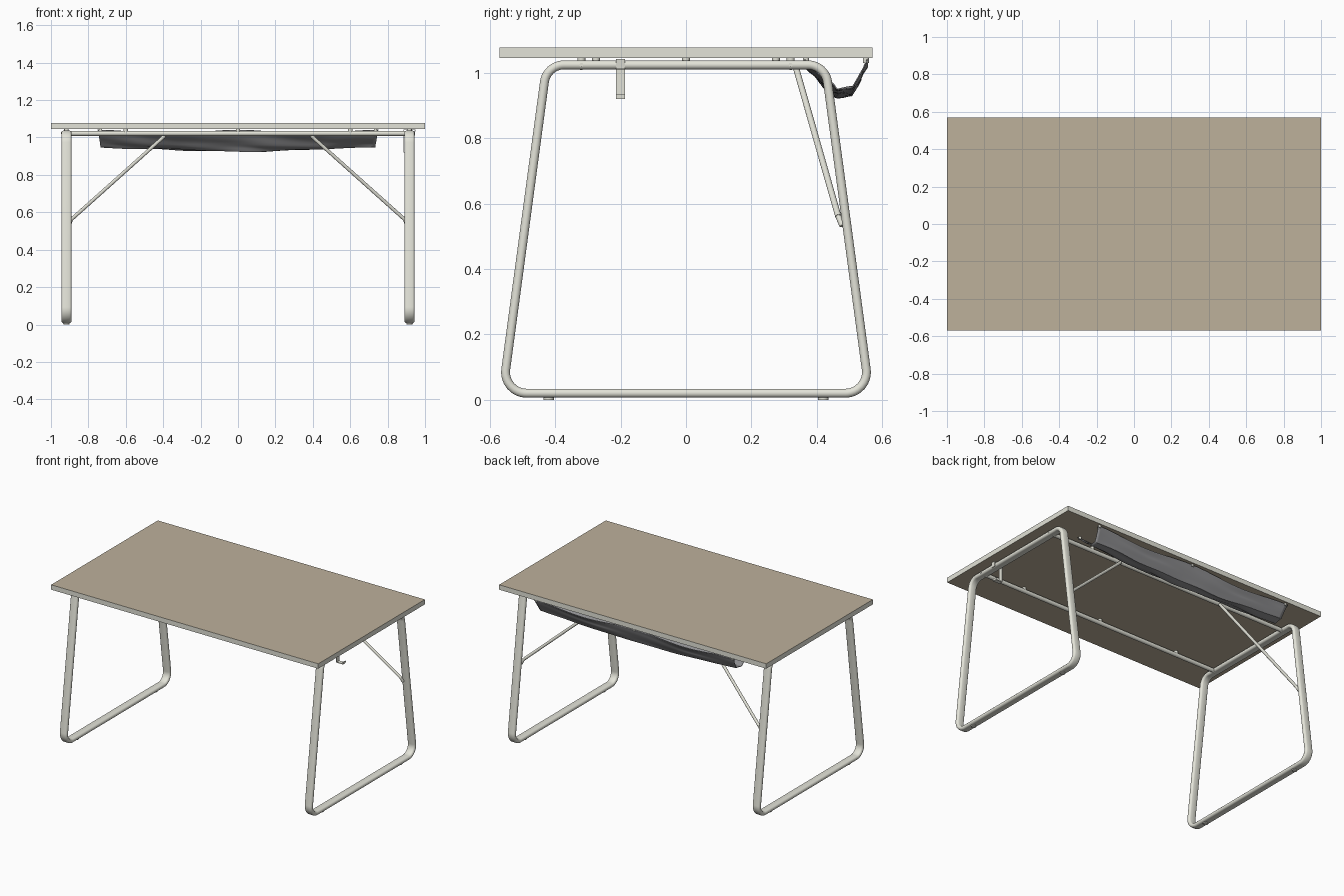
import bpy, bmesh, math
from mathutils import Vector

if "Cube" in bpy.data.objects:
    bpy.data.objects.remove(bpy.data.objects["Cube"])


def material(name, rgb):
    m = bpy.data.materials.new(name)
    m.diffuse_color = (*rgb, 1)
    m.use_nodes = True
    m.node_tree.nodes["Principled BSDF"].inputs["Base Color"].default_value = m.diffuse_color
    return m


METAL = material("warm light grey", (0.77, 0.77, 0.69))
WOOD = material("tan top", (0.51, 0.44, 0.33))
CLOTH = material("dark grey cloth", (0.27, 0.27, 0.28))


def finish(name, bm, mats, smooth=True):
    bmesh.ops.recalc_face_normals(bm, faces=bm.faces)
    me = bpy.data.meshes.new(name)
    bm.to_mesh(me)
    bm.free()
    ob = bpy.data.objects.new(name, me)
    bpy.context.collection.objects.link(ob)
    for m in mats:
        me.materials.append(m)
    if smooth:
        bpy.ops.object.select_all(action='DESELECT')
        ob.select_set(True)
        bpy.context.view_layer.objects.active = ob
        bpy.ops.object.shade_smooth_by_angle(angle=math.radians(40))
    return ob


def box(name, lo, hi, mats):
    bm = bmesh.new()
    bmesh.ops.create_cube(bm, size=1)
    for v in bm.verts:
        v.co = Vector([(a + b) / 2 + c * (b - a) for a, b, c in zip(lo, hi, v.co)])
    return finish(name, bm, mats, False)


def rod(name, a, b, r, sides=16):
    a, b = Vector(a), Vector(b)
    bm = bmesh.new()
    bmesh.ops.create_cone(bm, cap_ends=True, segments=sides, radius1=r, radius2=r, depth=(b - a).length)
    q = (b - a).to_track_quat('Z', 'Y')
    for v in bm.verts:
        v.co = q @ v.co + (a + b) / 2
    return finish(name, bm, [METAL])


def rounded_path(corners, radii, steps=10):
    pts, n = [], len(corners)
    for i, r in enumerate(radii):
        p = Vector(corners[i])
        u = (Vector(corners[i - 1]) - p).normalized()
        w = (Vector(corners[(i + 1) % n]) - p).normalized()
        half = u.angle(w) / 2
        c = p + (u + w).normalized() * (r / math.sin(half))
        t = r / math.tan(half)
        a, b = p + u * t - c, p + w * t - c
        pts += [c + (a.lerp(b, k / steps)).normalized() * r for k in range(steps + 1)]
    return pts


# Closed leg loops: flattened tube swept around a rounded trapezoid
path = rounded_path([(-0.561, 0.02), (0.561, 0.02), (0.426, 1.024), (-0.426, 1.024)],
                    [0.064, 0.064, 0.06, 0.06])
HW, HT = 0.0275, 0.0138
section = []
for k in range(16):
    a = 2 * math.pi * (k + 0.5) / 16
    section.append((math.copysign(HW - HT, math.cos(a)) + HT * math.cos(a), HT * math.sin(a)))

for side, s in (("left", -1), ("right", 1)):
    bm = bmesh.new()
    rings = []
    n = len(path)
    for i, p in enumerate(path):
        d = ((path[(i + 1) % n] - p).normalized() + (p - path[i - 1]).normalized()).normalized()
        nrm = Vector((d.y, -d.x))
        rings.append([bm.verts.new((s * 0.917 + x, p.x + nrm.x * h, p.y + nrm.y * h)) for x, h in section])
    for i in range(n):
        A, B = rings[i], rings[(i + 1) % n]
        for k in range(16):
            bm.faces.new((A[k], A[(k + 1) % 16], B[(k + 1) % 16], B[k]))
    finish(side + "_leg_loop", bm, [METAL])

    # Feet, spacers under the top, and bolt heads
    for y in (-0.42, 0.42):
        rod(side + "_foot", (s * 0.917, y, 0), (s * 0.917, y, 0.012), 0.016)
    for y in (-0.275, 0, 0.275):
        rod(side + "_leg_spacer", (s * 0.917, y, 1.03), (s * 0.917, y, 1.047), 0.012)
    for y in (-0.32, 0.32):
        rod(side + "_rail_bolt", (s * 0.93, y, 1.024), (s * 0.947, y, 1.024), 0.006, 12)

    # Diagonal brace at the back, with a fixing pin into the leg
    rod(side + "_brace", (s * 0.39, 0.338, 1.01), (s * 0.893, 0.466, 0.56), 0.0095)
    rod(side + "_brace_pin", (s * 0.889, 0.464, 0.565), (s * 0.902, 0.478, 0.532), 0.009, 12)

# Table top: tan faces above and below, light edge band
top = box("table_top", (-1, -0.57, 1.045), (1, 0.57, 1.078), [WOOD, METAL])
for f in top.data.polygons:
    f.material_index = 0 if abs(f.normal.z) > 0.5 else 1

# Long rails and their spacers
for name, y in (("front", -0.32), ("back", 0.32)):
    rod(name + "_rail", (-0.91, y, 1.022), (0.91, y, 1.022), 0.0135)
    for x in (-0.6, 0, 0.6):
        rod(name + "_rail_spacer", (x, y, 1.025), (x, y, 1.047), 0.012)

# Bag hook: bent strap hanging from the right leg loop
strap = [(0.943, 1.012), (0.947, 1.041), (0.887, 1.041), (0.887, 0.922), (0.935, 0.922), (0.935, 0.935)]
bm = bmesh.new()
row = [[bm.verts.new((x, y, z)) for x, z in strap] for y in (-0.214, -0.186)]
for i in range(len(strap) - 1):
    bm.faces.new((row[0][i], row[0][i + 1], row[1][i + 1], row[1][i]))
hook = finish("bag_hook", bm, [METAL], False)
mod = hook.modifiers.new("thickness", 'SOLIDIFY')
mod.thickness, mod.offset = 0.005, 0

# Cable sling: sagging wrinkled cloth under the back edge
profile = [(0.362, 1.04), (0.395, 1.0), (0.43, 0.955), (0.462, 0.93), (0.508, 0.932),
           (0.53, 0.975), (0.543, 1.01), (0.555, 1.04)]


def profile_at(t):
    f = t * (len(profile) - 1)
    i = min(int(f), len(profile) - 2)
    return Vector(profile[i]).lerp(Vector(profile[i + 1]), f - i)


NX, NT = 72, 28
bm = bmesh.new()
grid = []
for i in range(NX + 1):
    u = -1 + 2 * i / NX
    depth = 0.8 + 0.2 * (1 - u * u)
    scallop = math.sin(math.pi * abs(u)) ** 2 * 0.022    # edges droop between the fixings
    line = []
    for j in range(NT + 1):
        t = j / NT
        y, z = profile_at(t)
        mid = math.sin(math.pi * t)
        fold = 0.003 * mid * (math.sin(9 * t + 5 * u) + math.sin(23 * t - 7 * u + 1)
                              + 0.5 * math.sin(14 * u + 6 * t))
        z = 1.04 - (1.04 - z) * depth - scallop * (1 - mid) + fold
        x = u * (0.75 - 0.015 * mid)
        line.append(bm.verts.new((x, y + fold, z)))
    grid.append(line)
for i in range(NX):
    for j in range(NT):
        bm.faces.new((grid[i][j], grid[i + 1][j], grid[i + 1][j + 1], grid[i][j + 1]))
sling = finish("cable_sling", bm, [CLOTH])
mod = sling.modifiers.new("thickness", 'SOLIDIFY')
mod.thickness, mod.offset = 0.004, 0

# Sling fixings
for x in (-0.735, 0, 0.735):
    for y in (0.367, 0.55):
        rod("sling_fixing", (x, y, 1.03), (x, y, 1.046), 0.009, 12)
